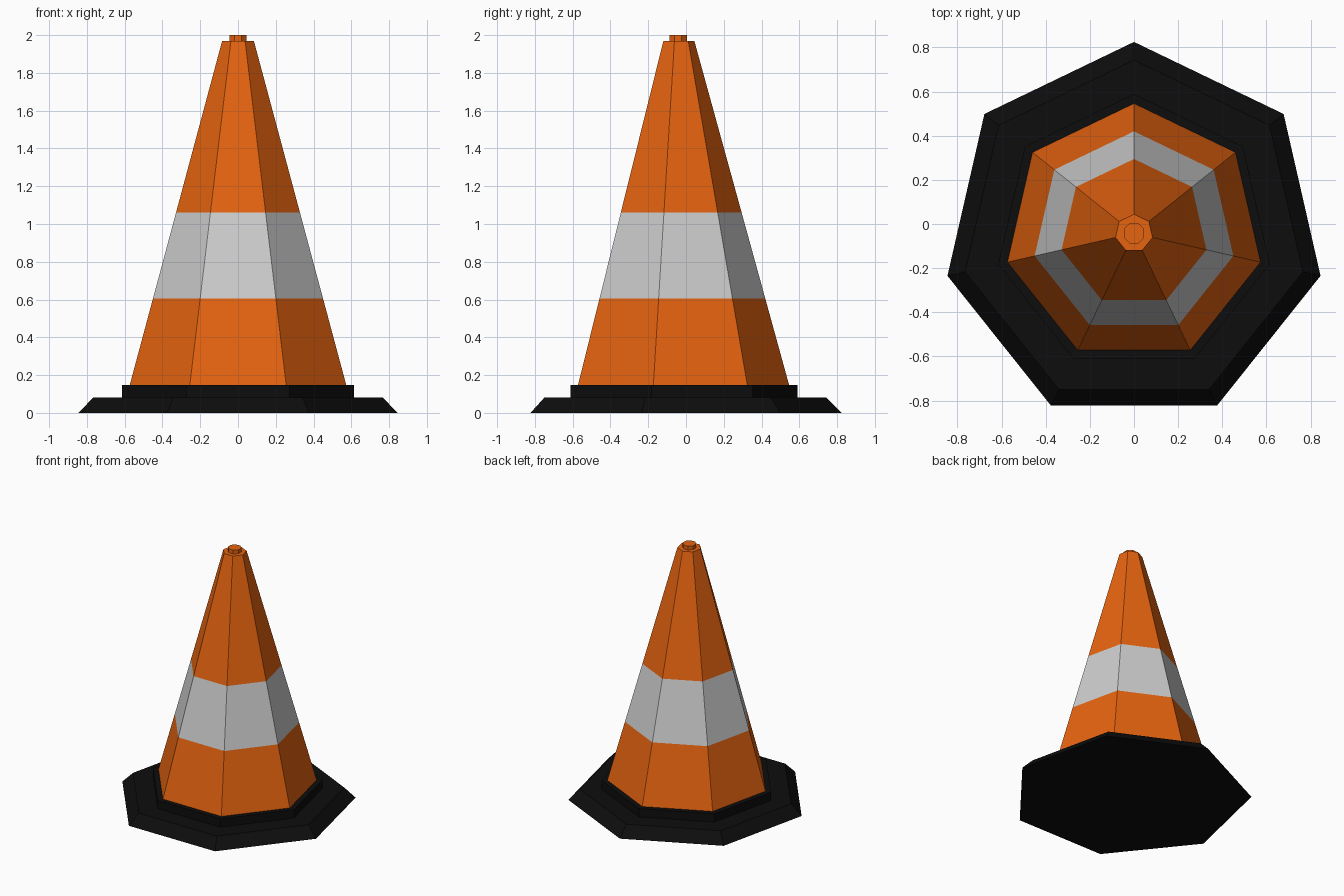
import bpy, bmesh
from math import sin, cos, pi

if "Cube" in bpy.data.objects:
    bpy.data.objects.remove(bpy.data.objects["Cube"])

CY = -0.042  # axis of the seven-sided cone; its bounding box is centred on y = 0


def material(name, rgb):
    m = bpy.data.materials.new(name)
    m.diffuse_color = (*rgb, 1)
    m.use_nodes = True
    m.node_tree.nodes["Principled BSDF"].inputs["Base Color"].default_value = m.diffuse_color
    return m


def lathe(name, profile, mat, sides=7, start=pi / 2, cap_bottom=False, cap_top=False):
    """Stack flat-sided rings from (radius, z) pairs."""
    bm = bmesh.new()
    rings = []
    for r, z in profile:
        angles = [start + 2 * pi * i / sides for i in range(sides)]
        rings.append([bm.verts.new((r * cos(a), CY + r * sin(a), z)) for a in angles])
    for low, high in zip(rings, rings[1:]):
        for i in range(sides):
            j = (i + 1) % sides
            bm.faces.new((low[i], low[j], high[j], high[i]))
    if cap_bottom:
        bm.faces.new(rings[0][::-1])
    if cap_top:
        bm.faces.new(rings[-1])
    mesh = bpy.data.meshes.new(name)
    bm.to_mesh(mesh)
    bm.free()
    mesh.materials.append(mat)
    ob = bpy.data.objects.new(name, mesh)
    bpy.context.collection.objects.link(ob)
    return ob


orange = material("orange", (0.78, 0.125, 0.005))
white = material("reflective_white", (0.6, 0.6, 0.6))
black = material("black_rubber", (0.004, 0.004, 0.004))

# Rubber foot: bevelled plate with a raised step
lathe("base", [(0.867, 0), (0.785, 0.082), (0.631, 0.082), (0.631, 0.147)],
      black, cap_bottom=True, cap_top=True)


# Tapered body with a reflective band
def body_radius(z):
    return 0.588 + (0.086 - 0.588) * (z - 0.147) / (1.97 - 0.147)


def section(name, z0, z1, mat, **caps):
    lathe(name, [(body_radius(z0), z0), (body_radius(z1), z1)], mat, **caps)


section("cone_lower", 0.147, 0.605, orange)
section("cone_band", 0.605, 1.06, white)
section("cone_upper", 1.06, 1.97, orange, cap_top=True)

# Small eight-sided knob on the tip
lathe("tip_knob", [(0.05, 1.97), (0.05, 2.0)], orange, sides=8, start=pi / 8, cap_top=True)
